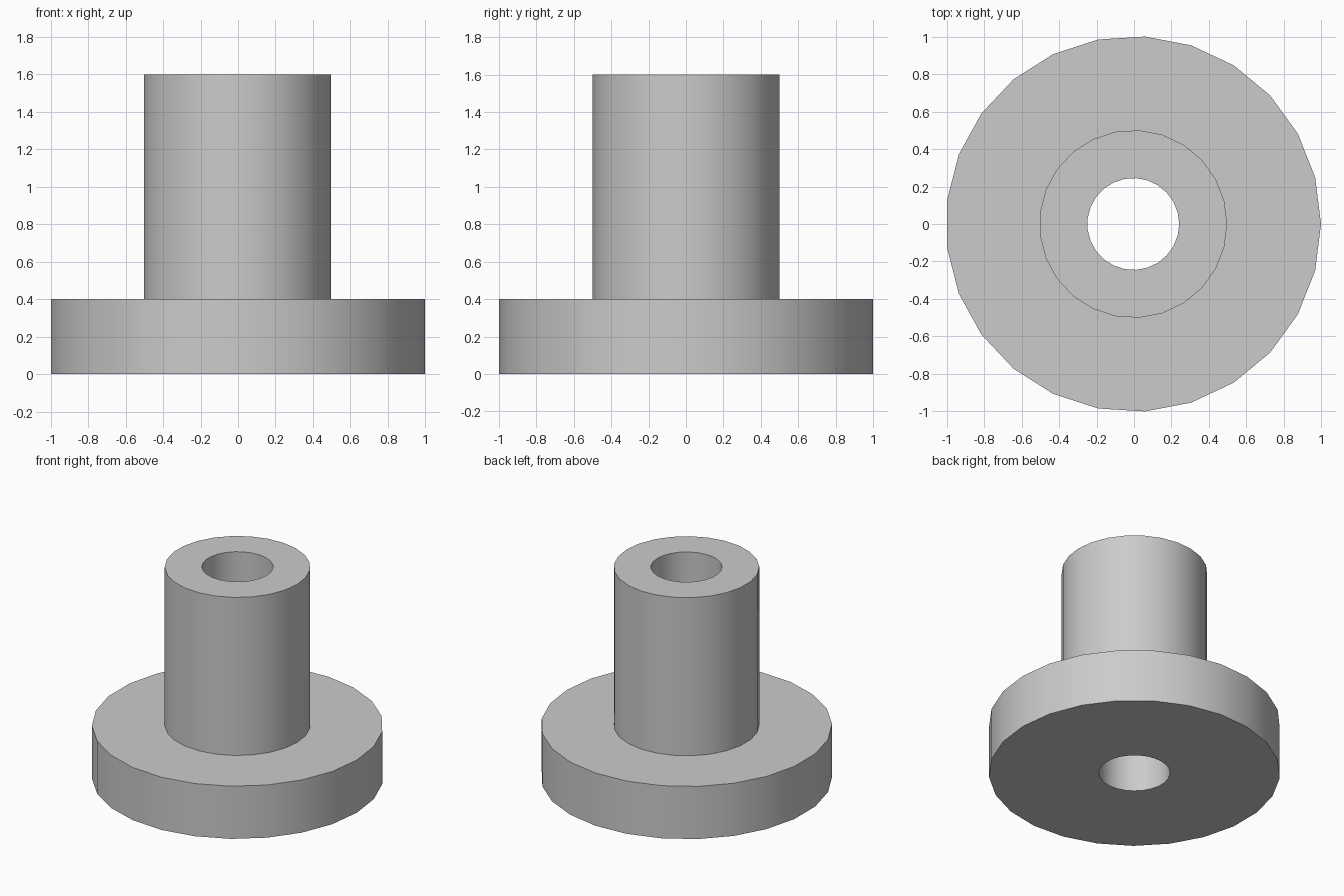
import bpy
import bmesh
import math

SIDES = 25
CENTRE_X = -0.004

old = bpy.data.objects.get("Cube")
if old:
    bpy.data.objects.remove(old, do_unlink=True)

# Plain grey finish
grey = bpy.data.materials.new("light_grey")
grey.use_nodes = True
colour = (0.6, 0.6, 0.6, 1.0)
grey.diffuse_color = colour
grey.node_tree.nodes["Principled BSDF"].inputs["Base Color"].default_value = colour

# Closed cross-section (radius, height): bore, sleeve, flange
bore, sleeve, flange = 0.245, 0.501, 1.002
step, top = 0.4, 1.6
profile = [(bore, 0), (flange, 0), (flange, step),
           (sleeve, step), (sleeve, top), (bore, top)]

# Flanged bushing, turned around the vertical axis
bm = bmesh.new()
rings = []
for i in range(SIDES):
    a = math.tau * i / SIDES
    rings.append([bm.verts.new((r * math.cos(a), r * math.sin(a), z))
                  for r, z in profile])
for i in range(SIDES):
    here, after = rings[i], rings[(i + 1) % SIDES]
    for j in range(len(profile)):
        k = (j + 1) % len(profile)
        bm.faces.new((here[j], after[j], after[k], here[k]))
bmesh.ops.recalc_face_normals(bm, faces=bm.faces)

mesh = bpy.data.meshes.new("flanged_bushing")
bm.to_mesh(mesh)
bm.free()
mesh.materials.append(grey)
bushing = bpy.data.objects.new("flanged_bushing", mesh)
bushing.location.x = CENTRE_X
bpy.context.collection.objects.link(bushing)

# Smooth round walls with sharp rims
bpy.ops.object.select_all(action="DESELECT")
bushing.select_set(True)
bpy.context.view_layer.objects.active = bushing
bpy.ops.object.shade_smooth_by_angle(angle=math.radians(30))
